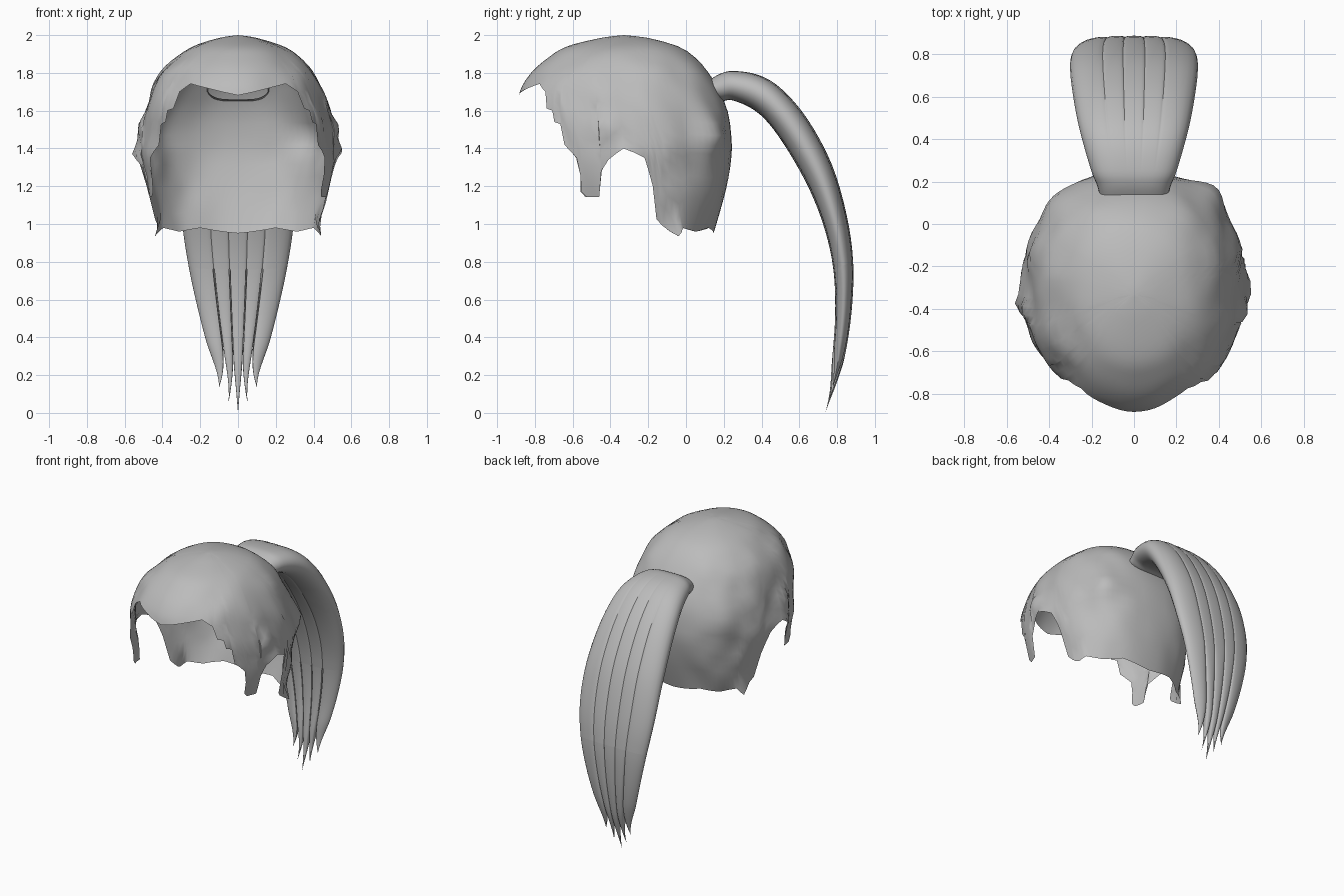
import bpy, math
from mathutils import Vector, noise

if "Cube" in bpy.data.objects:
    bpy.data.objects.remove(bpy.data.objects["Cube"])

hair = bpy.data.materials.new("hair_grey")
hair.diffuse_color = (0.5, 0.5, 0.5, 1)
hair.use_nodes = True
hair.node_tree.nodes["Principled BSDF"].inputs["Base Color"].default_value = hair.diffuse_color


def make_object(name, verts, faces, angle=50):
    mesh = bpy.data.meshes.new(name)
    mesh.from_pydata(verts, [], faces)
    mesh.materials.append(hair)
    ob = bpy.data.objects.new(name, mesh)
    bpy.context.collection.objects.link(ob)
    bpy.ops.object.select_all(action='DESELECT')
    ob.select_set(True)
    bpy.context.view_layer.objects.active = ob
    bpy.ops.object.mode_set(mode='EDIT')
    bpy.ops.mesh.select_all(action='SELECT')
    bpy.ops.mesh.remove_doubles(threshold=0.0003)
    bpy.ops.mesh.normals_make_consistent(inside=False)
    bpy.ops.object.mode_set(mode='OBJECT')
    bpy.ops.object.shade_smooth_by_angle(angle=math.radians(angle))
    return ob


def sample(table, u):
    """Smooth interpolation through the rows of a table."""
    n = len(table) - 1
    i = min(int(u), n - 1)
    t = u - i
    a, b, c, d = (table[min(max(k, 0), n)] for k in (i - 1, i, i + 1, i + 2))
    return [0.5 * (2 * q + (r - p) * t + (2 * p - 5 * q + 4 * r - s) * t * t
                   + (3 * q - p - 3 * r + s) * t ** 3) for p, q, r, s in zip(a, b, c, d)]


# ---- Scalp cap: rings of (height, half width, front y, back y) ----
RINGS = [(2.0, 0, -.33, -.33), (1.985, .10, -.45, -.2), (1.94, .24, -.63, -.04),
         (1.88, .33, -.73, .05), (1.80, .41, -.82, .12), (1.70, .46, -.88, .18),
         (1.58, .495, -.89, .225), (1.45, .52, -.88, .24), (1.35, .525, -.87, .24),
         (1.22, .50, -.86, .22), (1.10, .475, -.85, .19), (.93, .43, -.80, .14)]
BACK = 0.83     # squarer cross-section behind the ears


def ring_at_height(z):
    for i in range(len(RINGS) - 1):
        if z >= RINGS[i + 1][0]:
            return i + (RINGS[i][0] - z) / (RINGS[i][0] - RINGS[i + 1][0])
    return len(RINGS) - 1


# Hairline from front centre to nape: ('x' or 'y' position, height)
HAIRLINE = [('x', 0, 1.68), ('x', .13, 1.71), ('x', .25, 1.74), ('y', -.74, 1.70),
            ('y', -.73, 1.61), ('y', -.70, 1.60), ('y', -.69, 1.54), ('y', -.66, 1.53),
            ('y', -.66, 1.42), ('y', -.58, 1.35), ('y', -.56, 1.26), ('y', -.555, 1.17),
            ('y', -.53, 1.14), ('y', -.46, 1.14), ('y', -.45, 1.28), ('y', -.41, 1.34),
            ('y', -.33, 1.40), ('y', -.22, 1.35), ('y', -.175, 1.2), ('y', -.155, 1.03),
            ('y', -.07, .94), ('y', -.03, .99), ('b', .31, .97), ('b', .2, .99), ('b', 0, .96)]

edge = []
for kind, p, z in HAIRLINE:
    _, w, yf, yb = sample(RINGS, ring_at_height(z))
    if kind == 'x':
        t = math.asin(p / w)
    elif kind == 'b':
        t = math.pi - math.asin((p / w) ** (1 / BACK))
    else:
        c = ((yf + yb) / 2 - p) / ((yb - yf) / 2)
        t = math.acos(c) if c > 0 else math.acos(-min(1, -c) ** (1 / BACK))
    edge.append((max(t, edge[-1][0] + .012) if edge else t, z))

columns = []
for (t0, z0), (t1, z1) in zip(edge, edge[1:]):
    n = max(1, math.ceil((t1 - t0) / .08))
    columns += [(t0 + (t1 - t0) * k / n, z0 + (z1 - z0) * k / n) for k in range(n)]
columns.append((math.pi, edge[-1][1]))
columns += [(-t, z) for t, z in columns[-2:0:-1]]

# Tufts and dents: centre, radius, outward push
TUFTS = [(.52, -.41, 1.52, .06, .045), (-.52, -.41, 1.53, .06, .03),
         (.53, -.32, 1.36, .06, .03), (-.53, -.38, 1.35, .06, .04),
         (.33, .10, 1.47, .09, .06), (-.33, .08, 1.5, .08, .03),
         (.40, .02, 1.32, .09, -.03), (-.40, .02, 1.32, .09, -.03),
         (.37, -.07, .93, .06, .07), (-.37, -.07, .93, .06, .07)]


def cap_point(t, u):
    z, w, yf, yb = sample(RINGS, u)
    s, c = math.sin(t), math.cos(t)
    p = BACK if c < 0 else 1
    x = w * math.copysign(abs(s) ** p, s)
    y = (yf + yb) / 2 - (yb - yf) / 2 * math.copysign(abs(c) ** p, c)
    v = Vector((x, y, z))
    push = .02 * noise.noise(v * 6) * min(1, abs(x) / .3) * min(1, u / 4)
    for a, b, h, r, amp in TUFTS:
        push += amp * math.exp(-((x - a) ** 2 + (y - b) ** 2 + (z - h) ** 2) / r ** 2)
    return v + Vector((s, -c, 0)) * push


ROWS = 22
verts, faces = [], []
for t, ze in columns:
    ue = ring_at_height(ze)
    verts += [cap_point(t, ue * j / ROWS) for j in range(ROWS + 1)]
m = len(columns)
for i in range(m):
    a, b = i * (ROWS + 1), (i + 1) % m * (ROWS + 1)
    faces += [(a + j, a + j + 1, b + j + 1, b + j) for j in range(ROWS)]
make_object("scalp_cap", verts, faces)

# ---- Ponytail: outer y, z, inner y, z, half width ----
TAIL = [(.12, 1.76, .15, 1.66, .16), (.18, 1.795, .19, 1.65, .175), (.25, 1.81, .245, 1.655, .2),
        (.38, 1.79, .35, 1.61, .235), (.50, 1.72, .44, 1.53, .262), (.64, 1.56, .545, 1.38, .285),
        (.77, 1.32, .655, 1.18, .30), (.85, 1.05, .735, .97, .295), (.885, .80, .78, .76, .262),
        (.878, .55, .79, .53, .21), (.845, .32, .775, .30, .15), (.80, .15, .758, .14, .105),
        (.74, 0, .735, 0, .06)]
BORDERS = [-1, -.49, -.17, .17, .49, 1]
SPLIT = 8
US = [-math.cos(math.pi * k / 8) for k in range(9)]


def lock_side(st, k, e, side, taper=0, tip_x=0):
    """Points across one lock on the outer (+1) or inner (-1) face."""
    yo, zo, yi, zi, w = sample(TAIL, st)
    mid = Vector((0, (yo + yi) / 2, (zo + zi) / 2))
    half = Vector((0, (yo - yi) / 2, (zo - zi) / 2))
    pts = []
    for u in US:
        v = BORDERS[k] + (BORDERS[k + 1] - BORDERS[k]) * (u + 1) / 2
        thick = max(0, 1 - abs(v) ** 3.5) ** .5 * (1 - e + e * max(0, 1 - u * u) ** .4)
        x = w * v * (1 - taper) + tip_x * taper
        pts.append(Vector((x, 0, 0)) + mid + half * thick * (1 - taper) * side)
    return pts


def loft(name, loops):
    n = len(loops[0])
    verts = [p for lp in loops for p in lp]
    faces = [(r * n + i, r * n + (i + 1) % n, (r + 1) * n + (i + 1) % n, (r + 1) * n + i)
             for r in range(len(loops) - 1) for i in range(n)]
    return make_object(name, verts, faces)


# Gathered upper body with shallow grooves
loops = []
for r in range(SPLIT * 4 + 1):
    st = r / 4
    e = .12 * max(0, (st - 2) / (SPLIT - 2))
    outer = [p for k in range(5) for p in lock_side(st, k, e, 1)[:-1 if k < 4 else None]]
    inner = [p for k in range(5) for p in lock_side(st, k, e, -1)[:-1 if k < 4 else None]]
    loops.append(outer + inner[-2:0:-1])
loft("ponytail_body", loops)

# Five separate pointed locks
for k in range(5):
    d = k - 2
    end = (11.06, 11.53, 12)[2 - abs(d)]
    loops = []
    for r in range(25):
        f = r / 24
        st = SPLIT + (end - SPLIT) * f
        e = .12 + .7 * f
        taper = max(0, (f - .55) / .45) ** 1.5
        args = (st, k, e)
        loops.append(lock_side(*args, 1, taper, d * .05)
                     + lock_side(*args, -1, taper, d * .05)[-2:0:-1])
    loft("ponytail_lock_%d" % (k + 1), loops)
